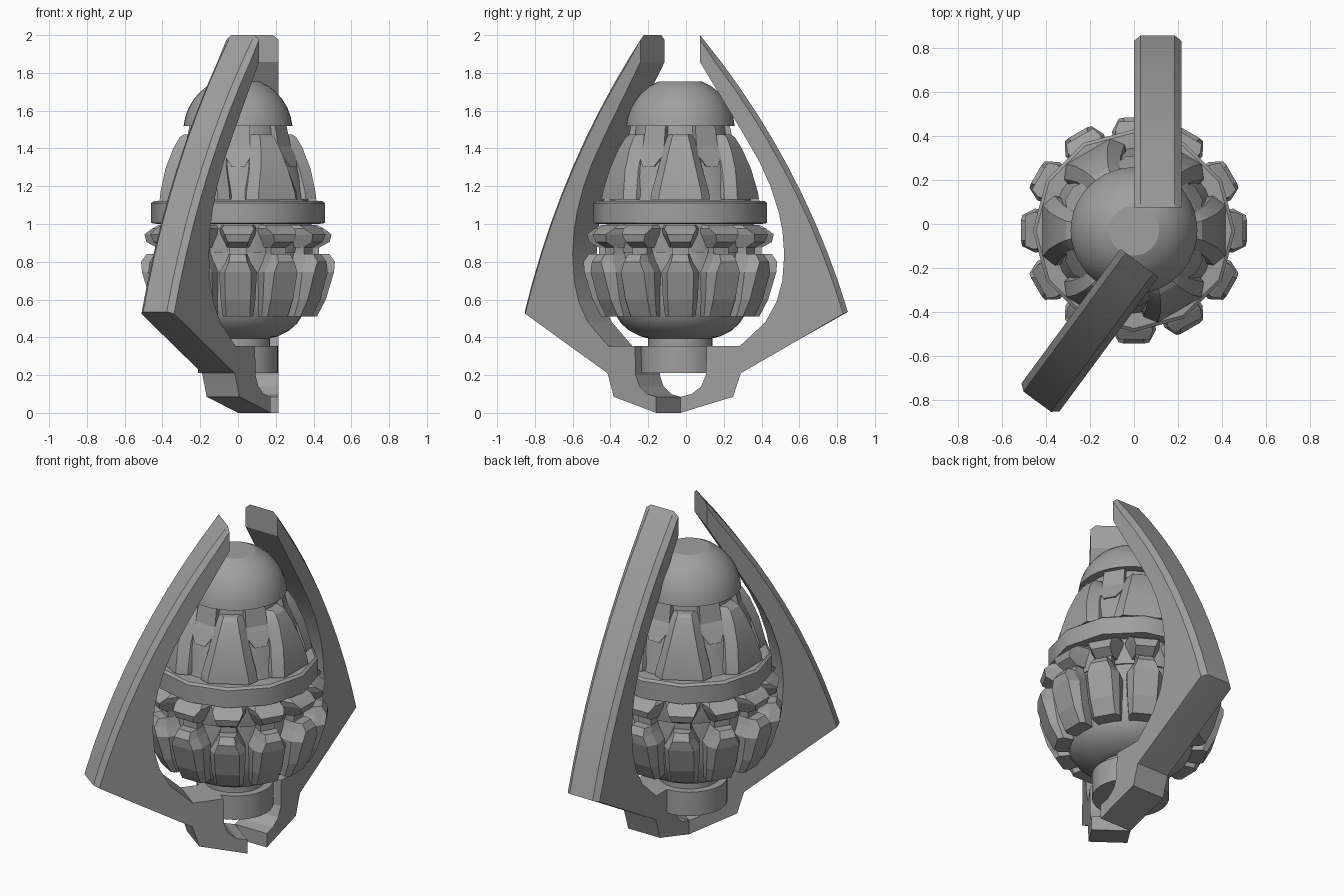
import bpy, bmesh, math
from mathutils import Matrix, Vector

if "Cube" in bpy.data.objects:
    bpy.data.objects.remove(bpy.data.objects["Cube"])

AXIS_Y = -0.03
grey = bpy.data.materials.new("stone_grey")
grey.diffuse_color = (0.35, 0.35, 0.35, 1)
grey.use_nodes = True
grey.node_tree.nodes["Principled BSDF"].inputs["Base Color"].default_value = grey.diffuse_color


def loft(name, rings, smooth=0, mats=(Matrix(),)):
    """Skin a closed solid through equal rings of points, once for each matrix."""
    bm = bmesh.new()
    for m in mats:
        vs = [[bm.verts.new(m @ Vector(p)) for p in ring] for ring in rings]
        n = len(vs[0])
        for a, b in zip(vs, vs[1:]):
            for i in range(n):
                j = (i + 1) % n
                bm.faces.new((a[i], a[j], b[j], b[i]))
        bm.faces.new(vs[0][::-1])
        bm.faces.new(vs[-1])
    bmesh.ops.recalc_face_normals(bm, faces=bm.faces)
    me = bpy.data.meshes.new(name)
    bm.to_mesh(me)
    bm.free()
    me.materials.append(grey)
    ob = bpy.data.objects.new(name, me)
    ob.location.y = AXIS_Y
    bpy.context.collection.objects.link(ob)
    if smooth:
        bpy.ops.object.select_all(action='DESELECT')
        ob.select_set(True)
        bpy.context.view_layer.objects.active = ob
        bpy.ops.object.shade_smooth_by_angle(angle=math.radians(smooth))
    return ob


def lathe(name, profile, sides, smooth=35):
    step = math.tau / sides
    loft(name, [[(r * math.cos(i * step), r * math.sin(i * step), z)
                 for i in range(sides)] for r, z in profile], smooth)


def around(count, start=0):
    return [Matrix.Rotation(math.radians(start) + i * math.tau / count, 4, 'Z')
            for i in range(count)]


def block(name, sections, mats, smooth=0):
    """Radial block: each section is z, (radius, half width) from inside to outside."""
    rings = []
    for z, *pts in sections:
        rings.append([(r, -w, z) for r, w in pts] + [(r, w, z) for r, w in pts[::-1]])
    loft(name, rings, smooth, mats)


# Round core parts
lathe("base_collar", [(0.213, 0.21), (0.213, 0.355)], 32)
lathe("neck", [(0.17, 0.34), (0.17, 0.43)], 32)
lathe("lower_bowl", [(0.17, 0.395), (0.21, 0.405), (0.27, 0.435), (0.315, 0.475),
                     (0.34, 0.515), (0.365, 0.6), (0.375, 0.75), (0.37, 0.86)], 32)
lathe("gear_core", [(0.38, 0.85), (0.39, 0.92), (0.39, 1.01)], 24)
lathe("middle_ring", [(0.43, 1.0), (0.46, 1.005), (0.46, 1.11), (0.445, 1.122),
                      (0.38, 1.125)], 12)
lathe("upper_core", [(0.38, 1.11), (0.37, 1.14), (0.35, 1.25), (0.325, 1.33),
                     (0.265, 1.35), (0.24, 1.53)], 24)
lathe("dome", [(0.24, 1.518), (0.288, 1.52), (0.28, 1.565), (0.262, 1.615), (0.235, 1.66),
               (0.2, 1.7), (0.16, 1.732), (0.113, 1.755)], 40, 20)

# Six tapered fins around the upper core
block("upper_fins", [
    (1.13, (0.28, 0.14), (0.36, 0.158), (0.415, 0.115)),
    (1.17, (0.27, 0.14), (0.355, 0.152), (0.41, 0.11)),
    (1.29, (0.25, 0.11), (0.325, 0.118), (0.385, 0.083)),
    (1.40, (0.21, 0.085), (0.285, 0.09), (0.343, 0.058)),
    (1.46, (0.18, 0.068), (0.25, 0.07), (0.308, 0.043)),
    (1.475, (0.18, 0.05), (0.24, 0.055), (0.285, 0.038))], around(6), 25)
# Pointed brackets hanging under the dome between the fins
block("dome_brackets", [
    (1.52, (0.2, 0.06), (0.262, 0.06)),
    (1.41, (0.2, 0.065), (0.285, 0.065)),
    (1.385, (0.2, 0.085), (0.3, 0.085)),
    (1.305, (0.22, 0.04), (0.34, 0.035))], around(6, 30))

# Two rows of twelve teeth, joined by narrow posts
block("upper_teeth", [
    (0.875, (0.36, 0.06), (0.43, 0.05)),
    (0.905, (0.36, 0.075), (0.485, 0.055)),
    (0.945, (0.36, 0.095), (0.495, 0.07)),
    (0.975, (0.36, 0.10), (0.455, 0.085)),
    (0.995, (0.36, 0.09), (0.42, 0.075))], around(12))
block("tooth_posts", [
    (0.78, (0.34, 0.045), (0.43, 0.045)),
    (0.90, (0.34, 0.045), (0.43, 0.045))], around(12))
block("lower_teeth", [
    (0.51, (0.32, 0.065), (0.39, 0.08), (0.418, 0.062)),
    (0.60, (0.33, 0.075), (0.425, 0.092), (0.465, 0.067)),
    (0.745, (0.34, 0.085), (0.45, 0.1), (0.508, 0.07)),
    (0.80, (0.34, 0.06), (0.45, 0.065), (0.513, 0.048)),
    (0.84, (0.34, 0.045), (0.44, 0.05), (0.485, 0.04))], around(12))


def arc(a, b, sag, n):
    """Points along a circular arc from a to b, bulging outward by sag."""
    a, b = Vector(a), Vector(b)
    half = (b - a).length / 2
    radius = (half * half + sag * sag) / (2 * sag)
    u = (b - a).normalized()
    out = Vector((u.y, -u.x))
    centre = (a + b) / 2 + out * (sag - radius)
    t = math.asin(half / radius)
    angles = [-t + 2 * t * i / n for i in range(n + 1)]
    return [tuple(centre + radius * (out * math.cos(k) + u * math.sin(k))) for k in angles]


# Curved arms: pairs of (radius, height) along the outer and inner edge
INNER = [(0, 0.085), (0.06, 0.1), (0.11, 0.14), (0.135, 0.2), (0.14, 0.355), (0.316, 0.355),
         (0.45, 0.48), (0.51, 0.59), (0.54, 0.7), (0.55, 0.84), (0.541, 0.96),
         (0.52, 1.066), (0.477, 1.2), (0.42, 1.326), (0.335, 1.475), (0.247, 1.62),
         (0.104, 1.857)]
FOOT = [(0, 0), (0.14, 0.043), (0.28, 0.085), (0.3, 0.15), (0.32, 0.21), (0.6, 0.372)]
OUTER = FOOT + arc((0.887, 0.535), (0.104, 2.0), 0.083, len(INNER) - len(FOOT) - 1)
WIDTH, CHAMFER = 0.215, 0.03


def arm(name, side, angle):
    rings = []
    for i, ((ro, zo), (ri, zi)) in enumerate(zip(OUTER, INNER)):
        # the chamfer steps back from the outer edge on the curved upper part only
        d = 0.025 if i >= len(FOOT) else 0
        rc = ro - d if i < len(OUTER) - 1 else ro
        zc = zo - (d if i == len(OUTER) - 1 else d * 0.4)
        ring = [(0, ri, zi), (0, rc, zc), (CHAMFER, ro, zo), (WIDTH - CHAMFER, ro, zo),
                (WIDTH, rc, zc), (WIDTH, ri, zi)]
        rings.append([(x * side, y, z) for x, y, z in ring])
    loft(name, rings, 12, [Matrix.Rotation(math.radians(angle), 4, 'Z')])


arm("back_arm", 1, 0)
arm("front_arm", -1, 143.6)
